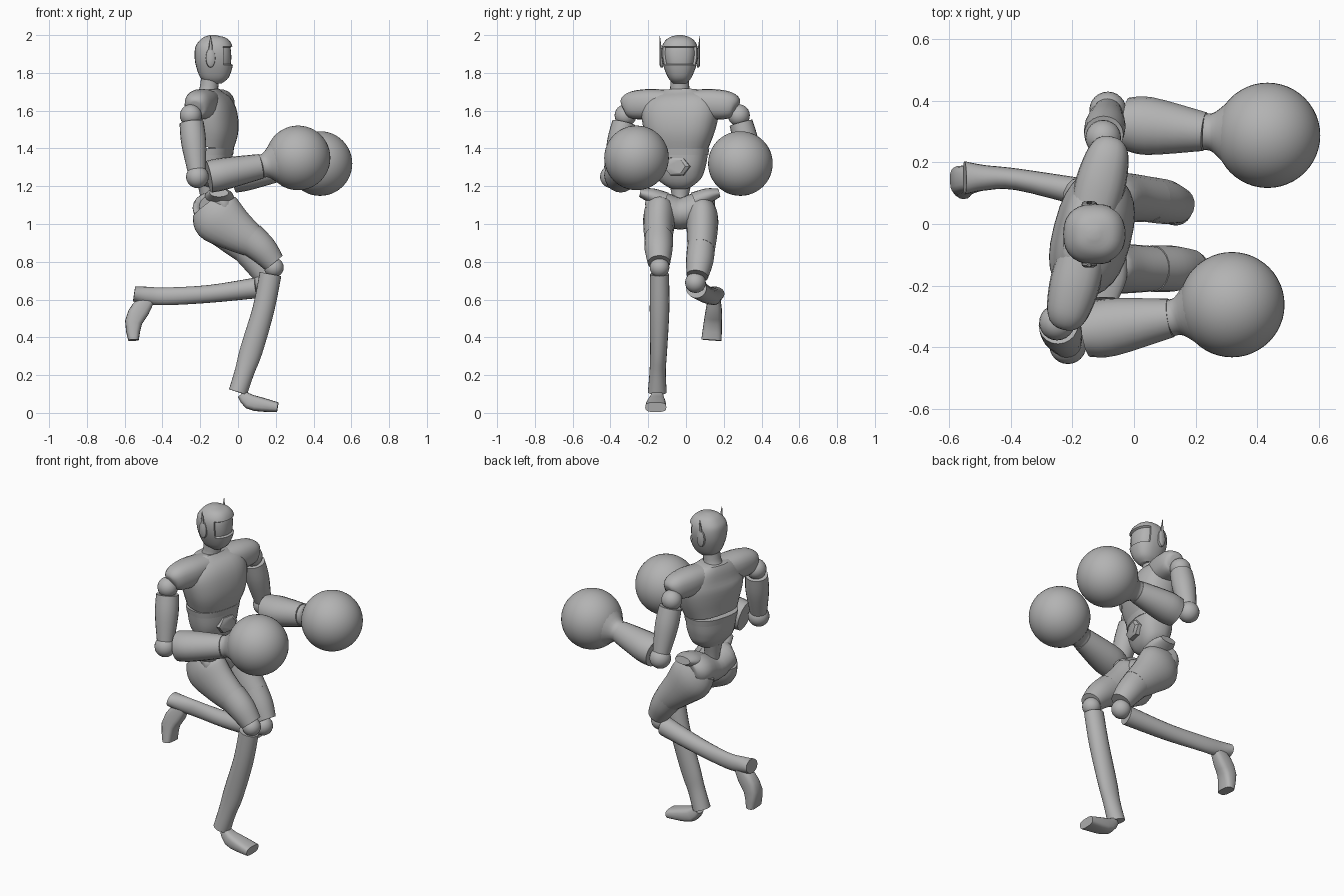
import bpy, bmesh
from math import cos, sin, tau, radians, copysign
from mathutils import Vector

cube = bpy.data.objects.get("Cube")
if cube:
    bpy.data.objects.remove(cube, do_unlink=True)

grey = bpy.data.materials.new("plain_grey")
grey.use_nodes = True
grey.diffuse_color = (0.45, 0.45, 0.45, 1)
grey.node_tree.nodes["Principled BSDF"].inputs["Base Color"].default_value = grey.diffuse_color

X, Y, Z = Vector((1, 0, 0)), Vector((0, 1, 0)), Vector((0, 0, 1))
TURN = Vector((0.25, 0.97, 0))        # shoulder line of the twisted torso


def finish(name, bm, angle=35):
    bmesh.ops.recalc_face_normals(bm, faces=bm.faces)
    mesh = bpy.data.meshes.new(name)
    bm.to_mesh(mesh)
    bm.free()
    mesh.materials.append(grey)
    ob = bpy.data.objects.new(name, mesh)
    bpy.context.collection.objects.link(ob)
    bpy.ops.object.select_all(action="DESELECT")
    ob.select_set(True)
    bpy.context.view_layer.objects.active = ob
    bpy.ops.object.shade_smooth_by_angle(angle=radians(angle))
    return ob


def resample(rows, steps):
    """Catmull-Rom through the rows, so few rows give a soft form."""
    rows = [Vector(r) for r in rows]
    pts = [rows[0]] + rows + [rows[-1]]
    out = []
    for p, q, r, s in zip(pts, pts[1:], pts[2:], pts[3:]):
        for i in range(steps):
            t = i / steps
            out.append(q + (r - p) * (t / 2) + (p * 2 - q * 5 + r * 4 - s) * (t * t / 2)
                       + (q * 3 - p - r * 3 + s) * (t ** 3 / 2))
    return out + [rows[-1]]


def loft(name, rows, side=Y, steps=4, sides=20, power=2, edit=None):
    """Rows are x, y, z, half size along side, half size across it."""
    rows = resample(rows, steps) if steps > 1 else [Vector(r) for r in rows]
    bm = bmesh.new()
    rings = []
    for i, row in enumerate(rows):
        centre = Vector(row[:3])
        ahead = Vector(rows[min(i + 1, len(rows) - 1)][:3]) - Vector(rows[max(i - 1, 0)][:3])
        ahead.normalize()
        u = (side - ahead * side.dot(ahead)).normalized()
        w = ahead.cross(u)
        ring = []
        for k in range(sides):
            c, s = cos(tau * k / sides), sin(tau * k / sides)
            c, s = (copysign(abs(v) ** (2 / power), v) for v in (c, s))
            ring.append(bm.verts.new(centre + u * (c * row[3]) + w * (s * row[4])))
        rings.append(ring)
    for a, b in zip(rings, rings[1:]):
        for k in range(sides):
            n = (k + 1) % sides
            bm.faces.new((a[k], a[n], b[n], b[k]))
    bm.faces.new(rings[0])
    bm.faces.new(rings[-1])
    if edit:
        bmesh.ops.recalc_face_normals(bm, faces=bm.faces)
        edit(bm)
    return finish(name, bm)


def ball(name, centre, radius, segments=24, scale=(1, 1, 1)):
    bm = bmesh.new()
    bmesh.ops.create_uvsphere(bm, u_segments=segments, v_segments=segments // 2, radius=radius)
    for v in bm.verts:
        v.co = Vector(a * b for a, b in zip(v.co, scale)) + Vector(centre)
    return finish(name, bm)


# Head with a recessed visor
def cut_visor(bm):
    front = [f for f in bm.faces if f.normal.x > 0.3
             and 1.835 < f.calc_center_median().z < 1.935
             and abs(f.calc_center_median().y + 0.033) < 0.085]
    bmesh.ops.inset_region(bm, faces=front, thickness=0.004, depth=-0.012)


loft("head", [(-.125, -.033, 1.745, .035, .04), (-.125, -.033, 1.775, .062, .075),
              (-.125, -.033, 1.84, .088, .098), (-.127, -.033, 1.90, .098, .103),
              (-.128, -.033, 1.95, .09, .094), (-.13, -.033, 1.985, .06, .062),
              (-.13, -.033, 2.0, .015, .015)], sides=28, power=2.4, edit=cut_visor)
loft("neck", [(-.165, -.033, 1.66, .075, .07), (-.155, -.033, 1.71, .052, .05),
              (-.145, -.033, 1.80, .05, .048)])
for label, d in (("left", 1), ("right", -1)):
    y = -0.033 + d * 0.09
    loft(label + "_ear_pod", [(-.145, y, 1.88, .052, .026), (-.145, y + d * .012, 1.88, .05, .024),
                              (-.145, y + d * .018, 1.88, .038, .015)], side=Z, steps=1)
    y += d * 0.012
    loft(label + "_antenna", [(-.145, y, 1.88, .006, .012), (-.145, y, 1.94, .005, .01),
                              (-.145, y + d * .004, 1.995, .001, .002)], steps=1, sides=8)

# Torso
loft("chest", [(-.145, -.035, 1.405, .155, .112), (-.135, -.035, 1.50, .19, .127),
               (-.143, -.032, 1.60, .205, .12), (-.16, -.03, 1.67, .17, .085),
               (-.165, -.03, 1.71, .09, .06)], side=TURN, sides=28, power=2.5)
loft("rib_band", [(-.145, -.035, 1.365, .152, .112), (-.145, -.035, 1.40, .158, .116)],
     side=TURN, steps=1, sides=28, power=2.5)
loft("abdomen", [(-.16, -.03, 1.20, .06, .055), (-.15, -.032, 1.24, .115, .085),
                 (-.145, -.035, 1.30, .138, .105), (-.145, -.035, 1.37, .15, .11)],
     side=TURN, sides=28, power=2.5)
loft("belly_plate", [(-.06, -.045, 1.305, .075, .055), (-.03, -.05, 1.305, .07, .052),
                     (-.022, -.052, 1.305, .05, .04)], steps=1, sides=6)
loft("waist_joint", [(-.14, -.03, 1.06, .05, .05), (-.155, -.03, 1.13, .042, .042),
                     (-.16, -.03, 1.22, .06, .055)])
for label, d in (("left", 1), ("right", -1)):
    cap = []
    for t, z, up, across in ((.05, 1.645, .065, .075), (.16, 1.635, .08, .082),
                             (.25, 1.63, .075, .072), (.295, 1.625, .058, .055),
                             (.31, 1.62, .03, .03)):
        p = Vector((-.15, -.03, z)) + TURN * (d * t)
        cap.append((*p, up, across))
    loft(label + "_shoulder_cap", cap, side=Z, power=2.4)

# Pelvis
loft("pelvis", [(-.14, -.19, 1.09, .06, .07), (-.13, -.15, 1.09, .085, .11),
                (-.13, -.03, 1.055, .085, .10), (-.12, .09, 1.09, .085, .11),
                (-.11, .13, 1.09, .06, .07)], side=Z)
for label, d in (("left", 1), ("right", -1)):
    y = -0.033 + d * 0.15
    loft(label + "_hip_flare", [(-.10, y - d * .07, 1.12, .05, .08), (-.10, y, 1.15, .04, .075),
                                (-.10, y + d * .06, 1.165, .022, .05)], side=Z)

# Arms: shoulder ball, upper arm, elbow ball, forearm, round glove
arms = {
    "left": ((-.10, .28, 1.575), (-.085, .37, 1.25), (.23, .30, 1.295), (.434, .288, 1.32)),
    "right": ((-.25, -.32, 1.575), (-.215, -.395, 1.25), (.12, -.305, 1.305), (.318, -.262, 1.35)),
}
for label, joints in arms.items():
    shoulder, elbow, wrist, glove = (Vector(j) for j in joints)
    inner = Vector((.06, elbow.y * -.12, 0))
    ball(label + "_shoulder_ball", shoulder, .058)
    top = shoulder.lerp(elbow, .12)
    loft(label + "_upper_arm", [(*top, .062, .064), (*shoulder.lerp(elbow, .45), .065, .066),
                                (*shoulder.lerp(elbow, .92), .047, .048)])
    ball(label + "_elbow_ball", elbow, .06)
    start = elbow + inner
    loft(label + "_forearm", [(*start, .085, .085), (*start.lerp(wrist, .3), .094, .085),
                              (*wrist, .063, .066)])
    loft(label + "_glove_cuff", [(*wrist, .06, .062), (*wrist.lerp(glove, .15), .066, .068),
                                 (*wrist.lerp(glove, .42), .118, .118)])
    ball(label + "_glove", glove, .171, 48)

# Legs
loft("right_thigh", [(-.16, -.13, 1.10, .07, .10), (-.11, -.14, 1.04, .085, .14),
                     (-.02, -.145, .97, .08, .115), (.08, -.145, .905, .072, .085)])
loft("right_thigh_cuff", [(.06, -.145, .925, .076, .088), (.13, -.145, .865, .074, .078),
                          (.19, -.143, .795, .06, .06)])
loft("left_thigh", [(-.15, .07, 1.10, .07, .10), (-.10, .085, 1.03, .085, .13),
                    (-.02, .085, .94, .08, .105), (.06, .08, .86, .072, .083)])
loft("left_thigh_cuff", [(.045, .08, .875, .074, .085), (.10, .072, .80, .072, .075),
                         (.145, .06, .725, .058, .06)])
ball("right_knee_ball", (.19, -.14, .77), .052)
ball("left_knee_ball", (.135, .05, .69), .055)
loft("right_shin", [(.172, -.14, .735, .05, .058), (.135, -.14, .55, .052, .058),
                    (.07, -.145, .33, .045, .06), (.035, -.15, .22, .043, .052),
                    (.0, -.152, .11, .05, .05)])
loft("left_shin", [(.10, .055, .662, .055, .055), (-.15, .10, .63, .046, .047),
                   (-.38, .145, .617, .035, .047), (-.49, .15, .622, .042, .046),
                   (-.55, .15, .63, .054, .04)])

# Feet
loft("right_foot", [(.02, -.152, .10, .03, .025), (.06, -.155, .06, .043, .04),
                    (.13, -.158, .043, .052, .037), (.21, -.16, .03, .056, .026)],
     steps=2, power=3)
loft("left_foot", [(-.475, .15, .60, .032, .035), (-.515, .148, .55, .042, .05),
                   (-.553, .142, .48, .048, .046), (-.553, .135, .385, .054, .028)],
     steps=2, power=3)
